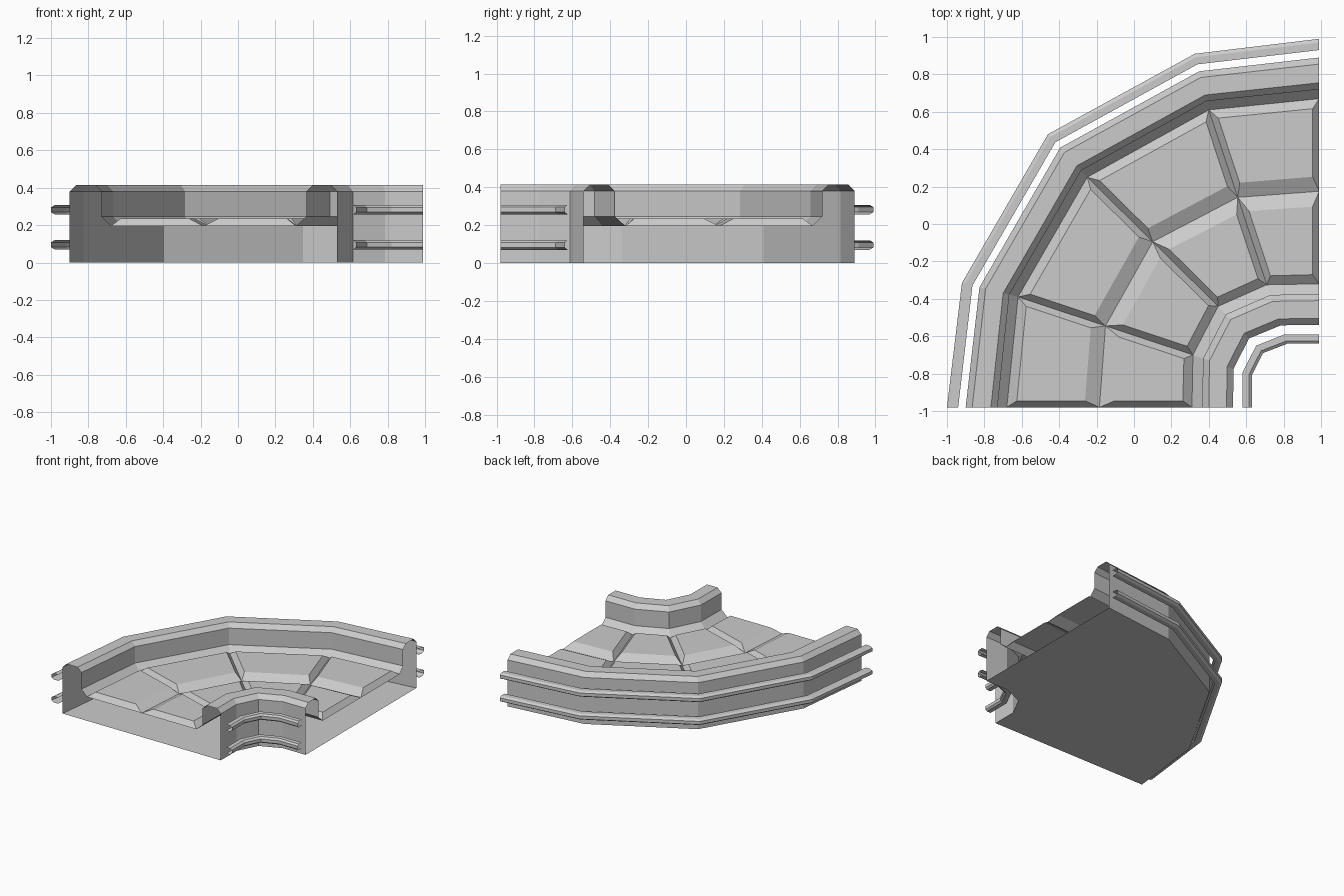
import bpy, bmesh
from mathutils import Vector

if "Cube" in bpy.data.objects:
    bpy.data.objects.remove(bpy.data.objects["Cube"])

# Cross-section coordinate r runs from outer rail (-1) to inner rail (0.63).
# Anchor points give where each r lies on the five bend stations.
R = [-1.0, -0.68, 0.31, 0.63]
half = [
    [(-1.0, -0.98), (-0.68, -0.98), (0.31, -0.98), (0.63, -0.98)],
    [(-0.92, -0.315), (-0.62, -0.39), (0.315, -0.70), (0.63, -0.81)],
    [(-0.46, 0.48), (-0.25, 0.25), (0.45, -0.44), (0.69, -0.69)],
]
mirrored = [[(0.01 - y, -0.01 - x) for x, y in s] for s in half[1::-1]]
stations = [[Vector(p) for p in s] for s in half + mirrored]


def place(s, r):
    """Plan position of section coordinate r on station s."""
    i = 0 if r < R[1] else (1 if r < R[2] else 2)
    return stations[s][i].lerp(stations[s][i + 1], (r - R[i]) / (R[i + 1] - R[i]))


def make(name, verts, faces):
    me = bpy.data.meshes.new(name)
    me.from_pydata(verts, [], faces)
    ob = bpy.data.objects.new(name, me)
    bpy.context.collection.objects.link(ob)
    return ob


def loft(name, profile):
    """Sweep an open (r, z) profile through all stations."""
    n = len(profile)
    verts = [(*place(s, r), z) for s in range(5) for r, z in profile]
    faces = [(s * n + p, s * n + p + 1, (s + 1) * n + p + 1, (s + 1) * n + p)
             for s in range(4) for p in range(n - 1)]
    return make(name, verts, faces)


# Kerbs and outer walls, open at both track ends
loft("outer_kerb", [(-0.90, 0), (-0.90, 0.38), (-0.865, 0.415), (-0.765, 0.415),
                    (-0.73, 0.38), (-0.73, 0.245), (-0.68, 0.195)])
loft("inner_kerb", [(0.31, 0.195), (0.365, 0.245), (0.365, 0.38), (0.40, 0.415),
                    (0.495, 0.415), (0.53, 0.38), (0.53, 0)])
loft("base_plate", [(0.53, 0), (-0.90, 0)])

# Hollow side rails, open towards the walls
for label, z in (("lower", 0.07), ("upper", 0.257)):
    h = 0.05
    loft(f"outer_rail_{label}", [(-0.94, z), (-0.98, z), (-1.0, z + 0.012),
                                 (-1.0, z + h - 0.012), (-0.98, z + h), (-0.94, z + h)])
    loft(f"inner_rail_{label}", [(0.58, z + h), (0.615, z + h), (0.63, z + h - 0.012),
                                 (0.63, z + 0.012), (0.615, z), (0.58, z)])

# Raised bevelled floor panels, meeting in V grooves
LOW, HIGH, SIDE, MID = 0.195, 0.236, 0.035, -0.185
verts, faces = [], []
for s in range(4):
    for r0, r1, in0, in1 in ((R[1], MID, 0.05, 0.08), (MID, R[2], 0.08, 0.05)):
        b = len(verts)
        for a, c, inset, z in ((r0, r1, 0, LOW), (r0 + in0, r1 - in1, SIDE, HIGH)):
            for r, end in ((a, 0), (c, 0), (c, 1), (a, 1)):
                p, q = place(s + end, r), place(s + 1 - end, r)
                verts.append((*p.lerp(q, inset / (q - p).length), z))
        faces.append((b + 4, b + 5, b + 6, b + 7))
        for k in range(4):
            j = (k + 1) % 4
            faces.append((b + k, b + j, b + 4 + j, b + 4 + k))
make("floor_panels", verts, faces)
